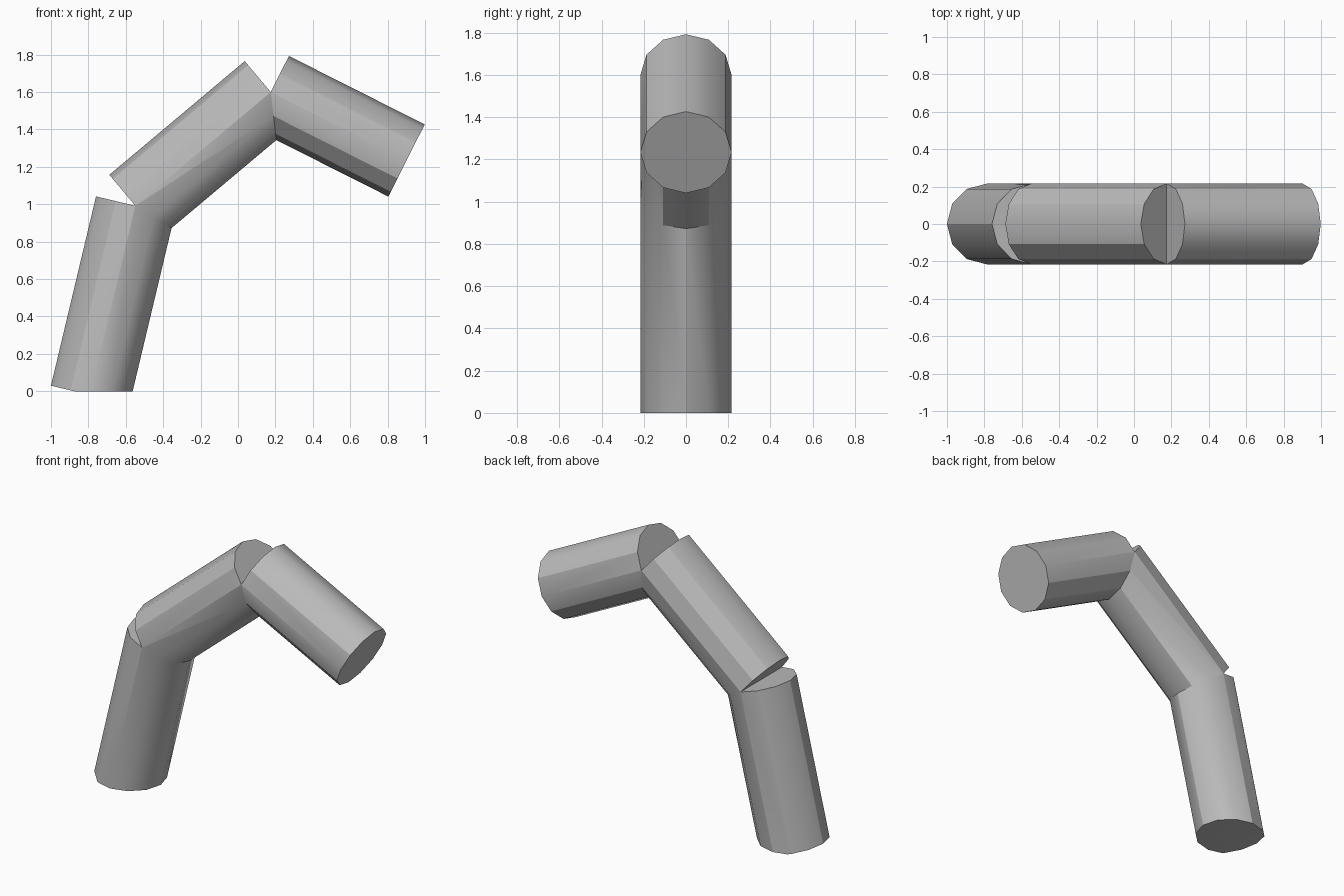
import bpy
import bmesh
import math
from mathutils import Vector, Matrix

cube = bpy.data.objects.get("Cube")
if cube:
    bpy.data.objects.remove(cube, do_unlink=True)

RADIUS = 0.216
SIDES = 12

grey = bpy.data.materials.new("plain_grey")
grey.use_nodes = True
colour = (0.5, 0.5, 0.5, 1)
grey.diffuse_color = colour
grey.node_tree.nodes["Principled BSDF"].inputs["Base Color"].default_value = colour


def make_tube(name, start, end):
    """Closed twelve-sided cylinder between two points in the xz plane."""
    a, b = (Vector((x, 0, z)) for x, z in (start, end))
    axis = b - a
    tilt = Matrix.Rotation(math.atan2(axis.x, axis.z), 4, "Y")
    bm = bmesh.new()
    bmesh.ops.create_cone(bm, cap_ends=True, segments=SIDES, radius1=RADIUS,
                          radius2=RADIUS, depth=axis.length,
                          matrix=Matrix.Translation((a + b) / 2) @ tilt)
    # Trim whatever dips below the ground and close the cut
    geom = bm.verts[:] + bm.edges[:] + bm.faces[:]
    cut = bmesh.ops.bisect_plane(bm, geom=geom, plane_co=(0, 0, 0),
                                 plane_no=(0, 0, -1), clear_outer=True)
    edges = [e for e in cut["geom_cut"] if isinstance(e, bmesh.types.BMEdge)]
    if edges:
        bmesh.ops.holes_fill(bm, edges=edges)
    bmesh.ops.recalc_face_normals(bm, faces=bm.faces)
    mesh = bpy.data.meshes.new(name)
    bm.to_mesh(mesh)
    bm.free()
    mesh.materials.append(grey)
    obj = bpy.data.objects.new(name, mesh)
    bpy.context.collection.objects.link(obj)
    return obj


# Three straight segments meeting at two joints
foot, lower_joint = (-0.79, -0.02), (-0.549, 0.992)
upper_joint, tip = (0.175, 1.6), (0.901, 1.234)
bent_tube = make_tube("bent_tube", foot, lower_joint)
others = [make_tube("middle_segment", lower_joint, upper_joint),
          make_tube("outer_segment", upper_joint, tip)]

# Fuse the segments into one solid
bpy.context.view_layer.objects.active = bent_tube
for part in others:
    union = bent_tube.modifiers.new("union", "BOOLEAN")
    union.operation = "UNION"
    union.solver = "EXACT"
    union.object = part
    bpy.ops.object.modifier_apply(modifier=union.name)
    bpy.data.objects.remove(part, do_unlink=True)

bpy.ops.object.select_all(action="DESELECT")
bent_tube.select_set(True)
bpy.ops.object.shade_smooth_by_angle(angle=math.radians(30))
